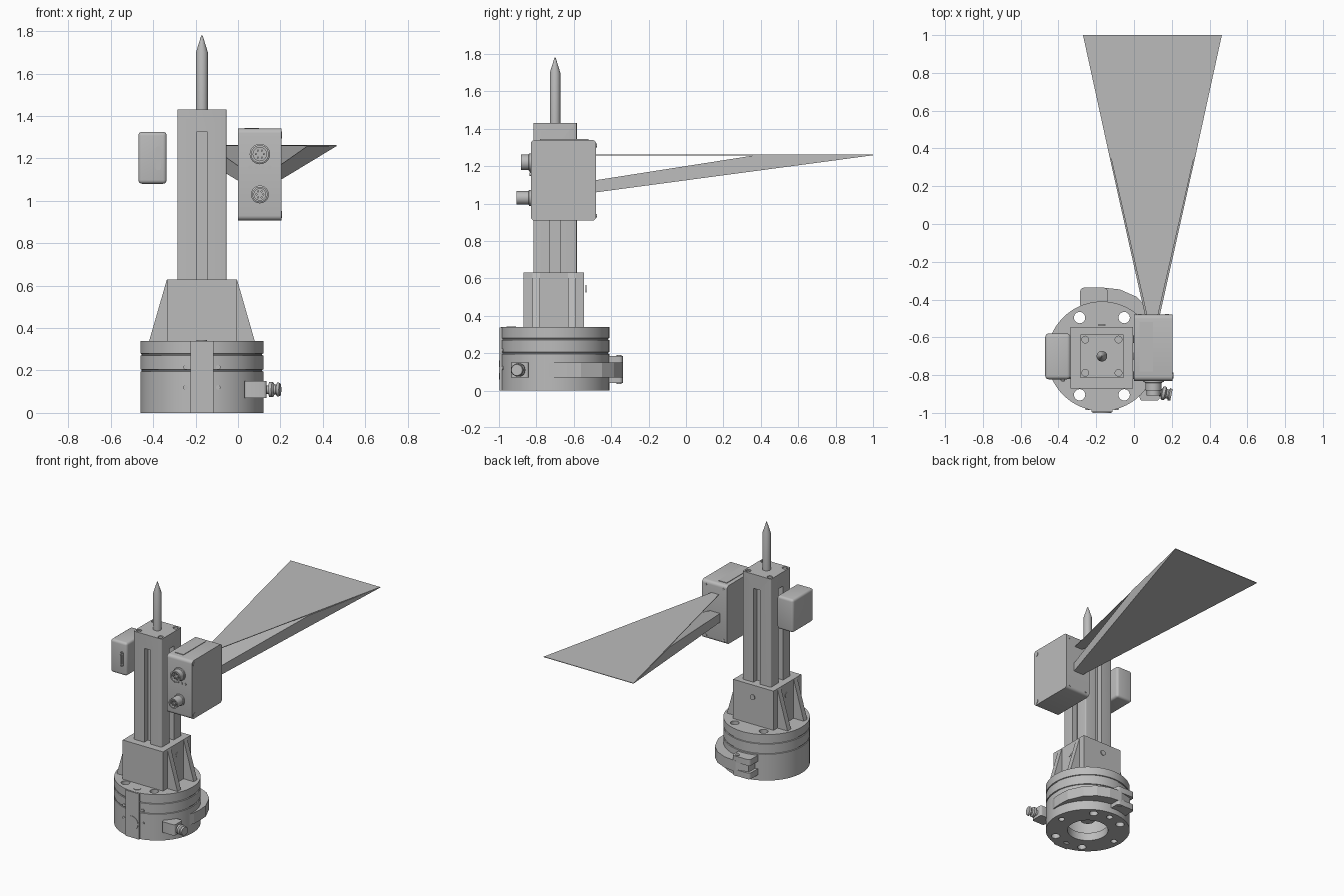
import bpy, bmesh
from math import radians, cos, sin, pi
from mathutils import Matrix, Vector

if "Cube" in bpy.data.objects:
    bpy.data.objects.remove(bpy.data.objects["Cube"])

grey = bpy.data.materials.new("neutral_grey")
grey.use_nodes = True
grey.diffuse_color = (0.5, 0.5, 0.5, 1)
grey.node_tree.nodes["Principled BSDF"].inputs["Base Color"].default_value = (0.5, 0.5, 0.5, 1)

CX, CY = -0.17, -0.70          # main axis of the base and column
UP = Matrix.Identity(4)
FRONT = Matrix.Rotation(pi / 2, 4, 'X')    # local z points to -y
SIDE = Matrix.Rotation(pi / 2, 4, 'Y')     # local z points to +x


def finish(name, bm, smooth=True):
    bmesh.ops.recalc_face_normals(bm, faces=bm.faces)
    mesh = bpy.data.meshes.new(name)
    bm.to_mesh(mesh)
    bm.free()
    mesh.materials.append(grey)
    ob = bpy.data.objects.new(name, mesh)
    bpy.context.collection.objects.link(ob)
    if smooth:
        shade(ob)
    return ob


def activate(ob):
    bpy.ops.object.select_all(action='DESELECT')
    ob.select_set(True)
    bpy.context.view_layer.objects.active = ob


def shade(ob):
    activate(ob)
    bpy.ops.object.shade_smooth_by_angle(angle=radians(30))


def box(name, x, y, z, bevel=0.0, axes="xyz"):
    """Box from three ranges; bevel only the edges along the given axes."""
    bm = bmesh.new()
    bmesh.ops.create_cube(bm, size=1)
    for v in bm.verts:
        v.co = Vector([(r[0] + r[1]) / 2 + c * (r[1] - r[0]) for r, c in zip((x, y, z), v.co)])
    if bevel:
        edges = [e for e in bm.edges
                 if any(abs((e.verts[0].co - e.verts[1].co)["xyz".index(a)]) > 1e-5 for a in axes)]
        bmesh.ops.bevel(bm, geom=edges, offset=bevel, segments=4, profile=0.5, affect='EDGES')
    return finish(name, bm, bool(bevel))


def lathe(name, profile, origin, turn=UP, steps=48):
    """Spin a (radius, height) profile about its local z axis."""
    bm = bmesh.new()
    vs = [bm.verts.new((r, 0, h)) for r, h in profile]
    es = [bm.edges.new(p) for p in zip(vs, vs[1:])]
    bmesh.ops.spin(bm, geom=vs + es, cent=(0, 0, 0), axis=(0, 0, 1), angle=2 * pi, steps=steps)
    bmesh.ops.remove_doubles(bm, verts=bm.verts, dist=1e-5)
    bm.transform(Matrix.Translation(origin) @ turn)
    return finish(name, bm)


def disc(name, origin, r, h, turn=UP, steps=24):
    return lathe(name, [(0, 0), (r, 0), (r, h), (0, h)], origin, turn, steps)


def prism(name, pts, offset):
    """Extrude a flat outline along an offset vector."""
    bm = bmesh.new()
    face = bm.faces.new([bm.verts.new(p) for p in pts])
    out = bmesh.ops.extrude_face_region(bm, geom=[face])
    bmesh.ops.translate(bm, vec=offset, verts=[g for g in out["geom"] if isinstance(g, bmesh.types.BMVert)])
    return finish(name, bm, False)


def cut(ob, cutters):
    for c in cutters:
        mod = ob.modifiers.new("cut", 'BOOLEAN')
        mod.operation, mod.solver, mod.object = 'DIFFERENCE', 'EXACT', c
        activate(ob)
        bpy.ops.object.modifier_apply(modifier=mod.name)
        bpy.data.objects.remove(c)
    shade(ob)


# Round base with two seams, hollow underside and bolt holes
R = 0.29
rim = [(R, 0)]
for seam in (0.2, 0.275):
    rim += [(R, seam - 0.005), (R - 0.006, seam - 0.003), (R - 0.006, seam + 0.003), (R, seam + 0.005)]
base = lathe("base", [(0, 0.28), (0.19, 0.28), (0.19, 0.06), (0.14, 0.06), (0.14, 0)] + rim
             + [(R, 0.34), (0, 0.34)], (CX, CY, 0), steps=96)
holes = []
for a in range(0, 360, 60):
    p = (CX + 0.236 * cos(radians(a)), CY + 0.236 * sin(radians(a)))
    through = a % 180 != 0
    holes.append(disc("hole", (*p, -0.1), 0.03 if through else 0.022, 0.6 if through else 0.14))
for a in (90, 270):
    holes.append(disc("hole", (CX, CY + 0.236 * sin(radians(a)), -0.1), 0.022, 0.14))
cut(base, holes)
disc("base_shaft", (CX, CY, 0.08), 0.05, 0.22)
disc("top_plug", (CX, -0.935, 0.338), 0.025, 0.005)

# Front key plate with its button and four screws
box("front_key", (-0.225, -0.115), (-0.996, -0.94), (0, 0.338))
disc("front_button", (CX, -0.99, 0.11), 0.05, 0.01, FRONT, 32)
for dx in (-0.077, 0.077):
    for z in (0.12, 0.215):
        disc("front_screw", (CX + dx, -0.972, z), 0.011, 0.012, FRONT, 16)

# Clamp band: crescent along the left and back side of the base
band = [(-38, 0.297), (0, 0.3), (12, 0.31), (25, 0.33), (45, 0.353), (60, 0.364), (75, 0.366), (90, 0.364), (105, 0.355)]
polar = lambda a, r: (CX + r * cos(radians(a)), CY + r * sin(radians(a)), 0.07)
prism("clamp_band", [polar(a, r) for a, r in band] + [polar(a, 0.28) for a in range(105, -39, -11)],
      (0, 0, 0.08))

# Clamp hinge at the back
for z in (0.04, 0.14):
    box("hinge_tab", (-0.285, -0.14), (-0.45, -0.337), (z, z + 0.045), 0.02, "z")
box("hinge_link", (-0.265, -0.16), (-0.45, -0.365), (0.08, 0.145), 0.01, "z")
disc("hinge_pin", (CX, -0.358, 0.035), 0.014, 0.155)

# Clamp lug and thumb screw at the front left
box("clamp_lug", (0.03, 0.135), (-0.935, -0.84), (0.07, 0.15), 0.015, "z")
lathe("thumb_screw", [(0, 0), (0.02, 0), (0.02, 0.025), (0.036, 0.03), (0.036, 0.045), (0.024, 0.053),
                      (0.024, 0.062), (0.034, 0.068), (0.03, 0.08), (0, 0.08)],
      (0.12, -0.888, 0.11), Matrix.Rotation(radians(-12), 4, 'Z') @ SIDE, 24)

# Square sleeve with tapered side ribs
box("sleeve", (-0.335, -0.005), (-0.87, -0.545), (0.335, 0.63))
for s in (-1, 1):
    for y in (-0.82, -0.63):
        prism("sleeve_rib", [(CX + s * x, y, z) for x, z in ((0.15, 0.335), (0.25, 0.335), (0.165, 0.63), (0.15, 0.63))],
              (0, 0.04, 0))
    disc("sleeve_screw", (CX + s * 0.163, CY, 0.545), 0.02, 0.005, Matrix.Rotation(s * pi / 2, 4, 'Y'))
    disc("sleeve_screw", (CX, CY + s * 0.163, 0.545), 0.02, 0.005, Matrix.Rotation(-s * pi / 2, 4, 'X'))

# Column with a slot in every side, end cap screws and pointed pin
H = 0.116
column = box("column", (CX - H, CX + H), (CY - H, CY + H), (0.34, 1.43), 0.008, "z")
slots = []
for s in (-1, 1):
    a, b = sorted((s * 0.075, s * 0.2))
    slots.append(box("slot", (CX - 0.026, CX + 0.026), (CY + a, CY + b), (0.5, 1.325)))
    slots.append(box("slot", (CX + a, CX + b), (CY - 0.026, CY + 0.026), (0.5, 1.325)))
cut(column, slots)
cut(column, [disc("hole", (CX + sx * 0.088, CY + sy * 0.088, 1.42), 0.018, 0.05)
             for sx in (-1, 1) for sy in (-1, 1)])
lathe("pin", [(0, 1.42), (0.028, 1.42), (0.028, 1.7), (0.003, 1.78), (0, 1.78)], (CX, CY, 0), steps=32)

# Scanner housing on the left with screws, sockets and status lamps
box("scanner_body", (0, 0.205), (-0.83, -0.48), (0.908, 1.34), 0.022, "x")
for z in (0.935, 1.31):
    disc("scanner_screw", (0.2, -0.803, z), 0.016, 0.008, SIDE)
    for x in (0.03, 0.175):
        disc("back_screw", (x, -0.485, z), 0.01, 0.008, Matrix.Rotation(-pi / 2, 4, 'X'), 16)
box("top_label_plate", (0.03, 0.1), (-0.78, -0.52), (1.335, 1.344))
for z, r, depth in ((1.22, 0.042, 0.055), (1.03, 0.036, 0.08)):
    lathe("socket", [(0, 0), (r + 0.006, 0), (r + 0.006, 0.012), (r, 0.015), (r, depth), (r * 0.75, depth),
                     (r * 0.75, depth - 0.02), (0, depth - 0.02)], (0.103, -0.827, z), FRONT, 32)
    for i in range(6):
        a = i * pi / 3
        disc("socket_contact", (0.103 + r * 0.45 * cos(a), -0.83 - depth + 0.025, z + r * 0.45 * sin(a)),
             0.005, 0.018, FRONT, 8)
for i in range(4):
    disc("status_lamp", (0.058 + i * 0.03, -0.828, 1.157), 0.01, 0.008, FRONT, 16)

# Flat light fan and the camera viewing wedge that meets it
M, FAR, TOP = 0.0975, 1.0, 1.262
prism("light_fan", [(M - 0.03, -0.48, TOP - 0.004), (M + 0.03, -0.48, TOP - 0.004),
                    (M + 0.3675, FAR, TOP - 0.004), (M - 0.3675, FAR, TOP - 0.004)], (0, 0, 0.004))
bm = bmesh.new()
near_lo, near_hi, meet, far = [
    [bm.verts.new((M + s * w, y, z)) for s in (-1, 1)]
    for w, y, z in ((0.04, -0.48, 1.06), (0.04, -0.48, 1.125), (0.23, 0.37, TOP - 0.004), (0.3675, FAR, TOP - 0.004))]
loop = [near_lo, near_hi, meet, far]
for p, q in zip(loop, loop[1:] + loop[:1]):
    bm.faces.new((p[0], p[1], q[1], q[0]))
for k in (0, 1):
    bm.faces.new([p[k] for p in loop])
finish("camera_wedge", bm, False)

# Small control box on the right with its slim plug socket
box("control_box", (-0.47, -0.336), (-0.822, -0.58), (1.08, 1.325), 0.018)
box("plug_flange", (-0.388, -0.364), (-0.828, -0.81), (1.145, 1.255), 0.008, "y")
box("plug_core", (-0.384, -0.37), (-0.834, -0.81), (1.165, 1.235), 0.005, "y")
for z in (1.154, 1.246):
    disc("plug_nut", (-0.376, -0.826, z), 0.007, 0.007, FRONT, 6)
